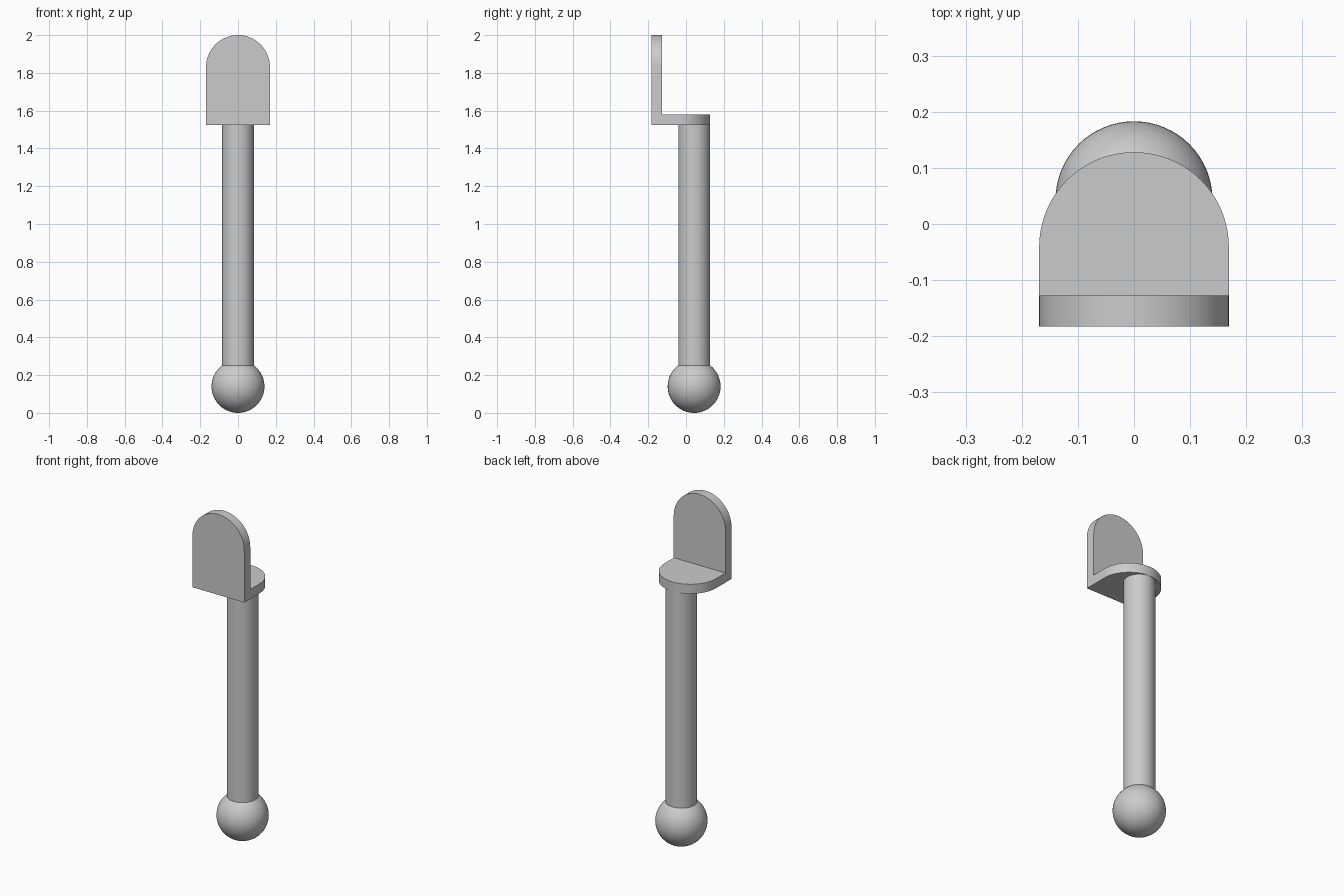
import bpy, bmesh, math

if "Cube" in bpy.data.objects:
    bpy.data.objects.remove(bpy.data.objects["Cube"])

steel = bpy.data.materials.new("grey")
steel.diffuse_color = (0.6, 0.6, 0.6, 1)
steel.use_nodes = True
steel.node_tree.nodes["Principled BSDF"].inputs["Base Color"].default_value = steel.diffuse_color

W = 0.169                      # half width and arch radius of the bracket
Y_FRONT, Y_INNER, Y_ARC = -0.183, -0.127, -0.041
Z_LOW, Z_SHELF, Z_ARC = 1.525, 1.581, 1.831
AXIS_Y = 0.043                 # rod and ball axis
SEGMENTS = 48


def finish(obj, name):
    obj.name = name
    obj.data.materials.append(steel)
    bpy.ops.object.select_all(action='DESELECT')
    obj.select_set(True)
    bpy.context.view_layer.objects.active = obj
    bpy.ops.object.shade_smooth_by_angle(angle=math.radians(30))


# Ball foot
bpy.ops.mesh.primitive_uv_sphere_add(segments=64, ring_count=32, radius=0.14,
                                     location=(0, AXIS_Y, 0.14))
finish(bpy.context.object, "ball_foot")

# Rod, sunk into the ball and ending under the shelf
bpy.ops.mesh.primitive_cylinder_add(vertices=64, radius=0.084, depth=Z_LOW - 0.2,
                                    location=(0, AXIS_Y, (Z_LOW + 0.2) / 2))
finish(bpy.context.object, "rod")

# L bracket: round-topped upright plate and round-ended shelf in one solid
bm = bmesh.new()
arc = [(W * math.cos(math.pi * i / SEGMENTS), W * math.sin(math.pi * i / SEGMENTS))
       for i in range(SEGMENTS + 1)]
front = [bm.verts.new((x, Y_FRONT, Z_ARC + h)) for x, h in arc]
back = [bm.verts.new((x, Y_INNER, Z_ARC + h)) for x, h in arc]
top = [bm.verts.new((x, Y_ARC + h, Z_SHELF)) for x, h in arc]
under = [bm.verts.new((x, Y_ARC + h, Z_LOW)) for x, h in arc]
outer = [bm.verts.new((s * W, Y_FRONT, Z_LOW)) for s in (1, -1)]
inner = [bm.verts.new((s * W, Y_INNER, Z_SHELF)) for s in (1, -1)]

# Large flat faces
for outline, corners in ((front, outer), (back, inner), (top, inner), (under, outer)):
    bm.faces.new(outline + [corners[1], corners[0]])
# Rounded rims
for a, b in ((front, back), (top, under)):
    for i in range(SEGMENTS):
        bm.faces.new((a[i], a[i + 1], b[i + 1], b[i]))
# L-shaped sides
for side, i in ((0, 0), (1, -1)):
    bm.faces.new((outer[side], front[i], back[i], inner[side], top[i], under[i]))
bmesh.ops.recalc_face_normals(bm, faces=bm.faces)

mesh = bpy.data.meshes.new("bracket")
bm.to_mesh(mesh)
bm.free()
bracket = bpy.data.objects.new("bracket", mesh)
bpy.context.collection.objects.link(bracket)
finish(bracket, "bracket")
